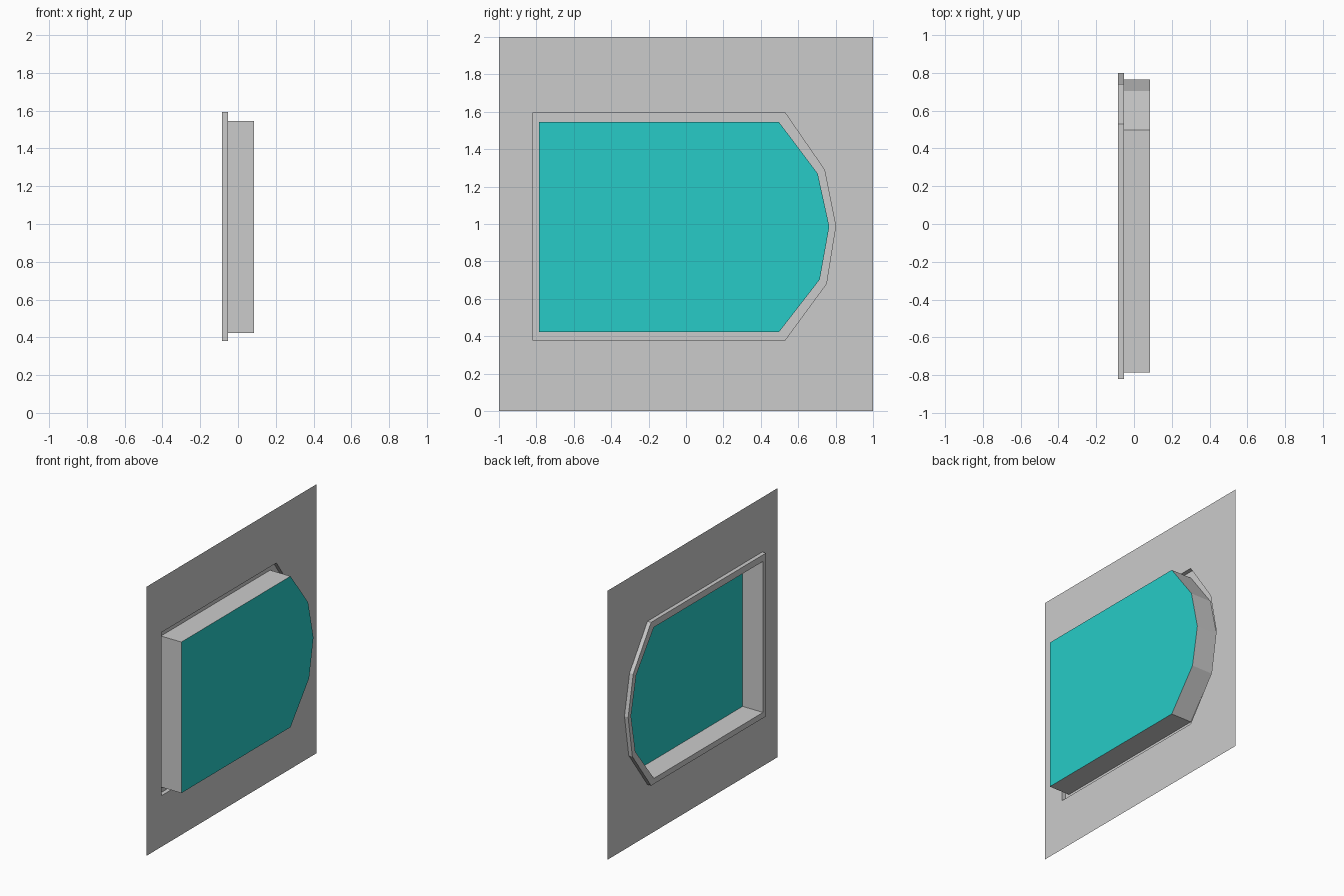
import bpy
import bmesh

cube = bpy.data.objects.get("Cube")
if cube:
    bpy.data.objects.remove(cube, do_unlink=True)


def material(name, rgb):
    mat = bpy.data.materials.new(name)
    mat.use_nodes = True
    colour = (*rgb, 1.0)
    mat.diffuse_color = colour
    mat.node_tree.nodes["Principled BSDF"].inputs["Base Color"].default_value = colour
    return mat


grey = material("light grey", (0.6, 0.6, 0.6))
teal = material("teal glass", (0.02, 0.6, 0.57))

# Depths along x
BACK_X, PANEL_X, GLASS_X = -0.084, -0.054, 0.084

# Outlines as (y, z), counter-clockwise seen from +x
SQUARE = [(-1, 0), (1, 0), (1, 2), (-1, 2)]
RIM = [(-0.82, 0.38), (0.53, 0.38), (0.75, 0.68), (0.80, 0.99),
       (0.74, 1.29), (0.53, 1.594), (-0.82, 1.594)]
BOX = [(-0.785, 0.422), (0.497, 0.422), (0.715, 0.703), (0.766, 0.987),
       (0.704, 1.27), (0.497, 1.545), (-0.785, 1.545)]


def ring(bm, outline, x):
    return [bm.verts.new((x, y, z)) for y, z in outline]


def bridge(bm, a, b):
    for i in range(len(a)):
        j = (i + 1) % len(a)
        bm.faces.new((a[i], a[j], b[j], b[i]))


def finish(bm, name, mat):
    mesh = bpy.data.meshes.new(name)
    bm.to_mesh(mesh)
    bm.free()
    mesh.materials.append(mat)
    obj = bpy.data.objects.new(name, mesh)
    bpy.context.collection.objects.link(obj)


# Flat wall panel with an opening the shape of the rim
bm = bmesh.new()
edges = []
for outline in (SQUARE, RIM):
    loop = ring(bm, outline, PANEL_X)
    edges += [bm.edges.new((loop[i - 1], loop[i])) for i in range(len(loop))]
bmesh.ops.triangle_fill(bm, edges=edges, use_beauty=True, normal=(1, 0, 0))
finish(bm, "wall_panel", grey)

# Shallow rim stepping out behind the panel
bm = bmesh.new()
front, back = ring(bm, RIM, PANEL_X), ring(bm, RIM, BACK_X)
inner = ring(bm, BOX, BACK_X)
bridge(bm, front, back)
bridge(bm, back, inner)
finish(bm, "window_rim", grey)

# Hollow box walls running forward to the glass
bm = bmesh.new()
bridge(bm, ring(bm, BOX, BACK_X), ring(bm, BOX, GLASS_X))
finish(bm, "window_box", grey)

# Glass pane closing the box
bm = bmesh.new()
bm.faces.new(ring(bm, BOX, GLASS_X))
finish(bm, "window_glass", teal)
